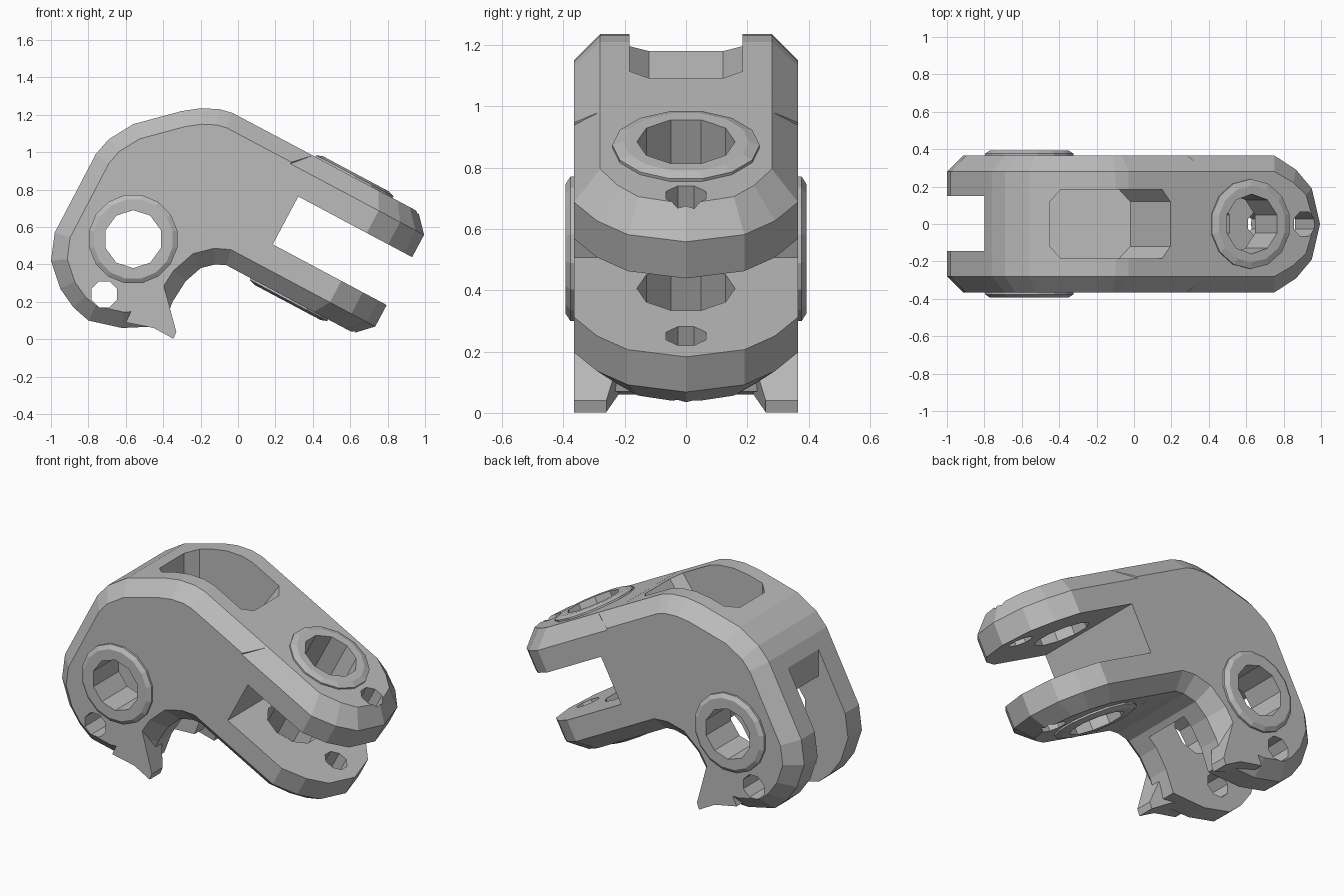
import bpy, bmesh, math
from mathutils import Vector, Matrix

cube = bpy.data.objects.get("Cube")
if cube:
    bpy.data.objects.remove(cube, do_unlink=True)

grey = bpy.data.materials.new("plain grey")
grey.use_nodes = True
grey.diffuse_color = (0.5, 0.5, 0.5, 1)
grey.node_tree.nodes["Principled BSDF"].inputs["Base Color"].default_value = (0.5, 0.5, 0.5, 1)

HALF = 0.365          # half width of the body
CHAMFER = 0.085
PIVOT = Vector((-0.56, 0, 0.535))
PIN = Vector((-0.715, 0, 0.24))

# Fork frame: local x runs down the arms, local z is the arm normal
ALONG = Vector((0.883, 0, -0.47)).normalized()
NORMAL = Vector((0.47, 0, 0.883)).normalized()
FORK = Matrix.Translation((0.62, 0, 0.865)) @ Matrix(
    (ALONG, (0, 1, 0), NORMAL)).transposed().to_4x4()


def loft(name, rings, matrix=None, hidden=False):
    """Join equal rings of points into a closed solid."""
    bm = bmesh.new()
    loops = [[bm.verts.new(p) for p in ring] for ring in rings]
    count = len(loops[0])
    for a, b in zip(loops, loops[1:]):
        for i in range(count):
            j = (i + 1) % count
            bm.faces.new((a[i], a[j], b[j], b[i]))
    bm.faces.new(loops[0][::-1])
    bm.faces.new(loops[-1])
    bmesh.ops.recalc_face_normals(bm, faces=bm.faces)
    if matrix:
        bm.transform(matrix)
    mesh = bpy.data.meshes.new(name)
    bm.to_mesh(mesh)
    bm.free()
    mesh.materials.append(grey)
    obj = bpy.data.objects.new(name, mesh)
    bpy.context.collection.objects.link(obj)
    obj.hide_render = hidden
    if hidden:
        obj.hide_set(True)
    return obj


def side_ring(profile, y):
    return [(x, y, z) for x, z in profile]


def circle(r, sides, pos, axis, c=(0, 0)):
    pts = []
    for i in range(sides):
        t = math.tau * (i + 0.5) / sides
        u, v = c[0] + r * math.cos(t), c[1] + r * math.sin(t)
        pts.append((u, pos, v) if axis == "y" else (u, v, pos))
    return pts


def inset(profile, d):
    """Offset a clockwise outline inwards with mitred corners."""
    pts = [Vector(p) for p in profile]
    out = []
    for i, p in enumerate(pts):
        a = (p - pts[i - 1]).normalized()
        b = (pts[(i + 1) % len(pts)] - p).normalized()
        na, nb = Vector((a.y, -a.x)), Vector((b.y, -b.x))
        out.append(p + (na + nb) * d / (1 + na.dot(nb)))
    return out


def cut(obj, *cutters):
    for c in cutters:
        mod = obj.modifiers.new(c.name, "BOOLEAN")
        mod.operation = "DIFFERENCE"
        mod.solver = "EXACT"
        mod.object = c


# Curved main body with chamfered sides
outline = [(-1, 0.42), (-0.98, 0.57), (-0.76, 0.99), (-0.69, 1.07), (-0.56, 1.15),
           (-0.3, 1.22), (-0.2, 1.235), (-0.1, 1.23), (-0.03, 1.21), (0.4, 0.982),
           (0.055, 0.333), (-0.05, 0.395), (-0.12, 0.4), (-0.2, 0.38), (-0.28, 0.31),
           (-0.35, 0.2), (-0.4, 0.07), (-0.62, 0.06), (-0.8, 0.1), (-0.88, 0.17),
           (-0.95, 0.27)]
small = inset(outline, CHAMFER)
edge = HALF - CHAMFER
body = loft("body", [side_ring(small, -HALF), side_ring(outline, -edge),
                     side_ring(outline, edge), side_ring(small, HALF)])

# Fork block with rounded, chamfered ends
DEPTH = -0.735


def fork_ring(n, d):
    half = [(-0.42, HALF - d), (0.2 - d * 0.6, HALF - d), (0.33 - d * 0.8, 0.29 - d * 0.8),
            (0.425 - d, 0.19 - d * 0.4)]
    tip = [(0.475 - d, 0)]
    pts = half + tip + [(s, -y) for s, y in reversed(half)]
    return [(s, y, n) for s, y in pts]


fork = loft("fork", [fork_ring(0, CHAMFER), fork_ring(-0.095, 0),
                     fork_ring(DEPTH + 0.085, 0), fork_ring(DEPTH, CHAMFER)], FORK)

# Raised rings on the outside of the arms
top_boss = loft("upper_arm_ring", [circle(0.24, 14, -0.1, "z"), circle(0.24, 14, 0.01, "z"),
                                   circle(0.205, 14, 0.022, "z")], FORK)
low_boss = loft("lower_arm_ring", [circle(0.24, 14, DEPTH + 0.1, "z"),
                                   circle(0.24, 14, DEPTH - 0.01, "z"),
                                   circle(0.205, 14, DEPTH - 0.022, "z")], FORK)

# Raised rings around the pivot, and the pointed hooks on both cheeks
pivot_c = (PIVOT.x, PIVOT.z)
hook = [(-0.6, 0.09), (-0.45, 0.06), (-0.345, 0.002), (-0.33, 0.04), (-0.4, 0.3), (-0.5, 0.3)]
hook_in = [0.2, 0.22, 0.26, 0.26, 0.18, 0.18]
bosses, hooks = [], []
for side, sign in (("front", -1), ("back", 1)):
    bosses.append(loft(side + "_pivot_ring", [
        circle(0.24, 16, sign * 0.29, "y", pivot_c),
        circle(0.24, 16, sign * 0.377, "y", pivot_c),
        circle(0.215, 16, sign * 0.393, "y", pivot_c)]))
    hooks.append(loft(side + "_hook", [
        [(x, sign * y, z) for (x, z), y in zip(hook, hook_in)],
        side_ring(hook, sign * HALF)]))

# Cutters: knuckle slot, top pocket, fork gap and all round holes
slot = [(-1.3, 1.1), (-0.8, 1.1), (-0.8, 0.75), (-0.5, 0.75), (-0.36, 0.62),
        (-0.2, 0.3), (-0.2, -0.2), (-1.3, -0.2)]
slot_cut = loft("knuckle_slot_cutter", [side_ring(slot, -0.145), side_ring(slot, 0.15)],
                hidden=True)


def pocket_ring(z, right):
    half = [(-0.45, 0.12), (-0.39, 0.185), (right - 0.06, 0.185), (right, 0.12)]
    return [(x, y, z) for x, y in half] + [(x, -y, z) for x, y in reversed(half)]


pocket_cut = loft("top_pocket_cutter", [pocket_ring(0.79, -0.02), pocket_ring(1.4, 0.413)],
                  hidden=True)
gap = [(-0.215, -0.5), (1, -0.5), (1, 0.5), (-0.215, 0.5)]
gap_cut = loft("fork_gap_cutter", [[(s, y, n) for s, y in gap] for n in (-0.23, -0.52)],
               FORK, True)


def hole(name, r, sides, axis, c, matrix=None):
    return loft(name, [circle(r, sides, p, axis, c) for p in (-1.2, 1.2)], matrix, True)


pivot_cut = hole("pivot_hole_cutter", 0.155, 10, "y", pivot_c)
pin_cut = hole("pin_hole_cutter", 0.075, 8, "y", (PIN.x, PIN.z))
arm_cut = hole("arm_hole_cutter", 0.16, 10, "z", (0, 0), FORK)
tip_cut = hole("tip_hole_cutter", 0.07, 8, "z", (0.33, 0), FORK)

cut(body, slot_cut, pocket_cut, pivot_cut, pin_cut)
cut(body, gap_cut)
cut(fork, gap_cut, arm_cut, tip_cut)
for b in bosses:
    cut(b, pivot_cut)
for b in (top_boss, low_boss):
    cut(b, arm_cut)
